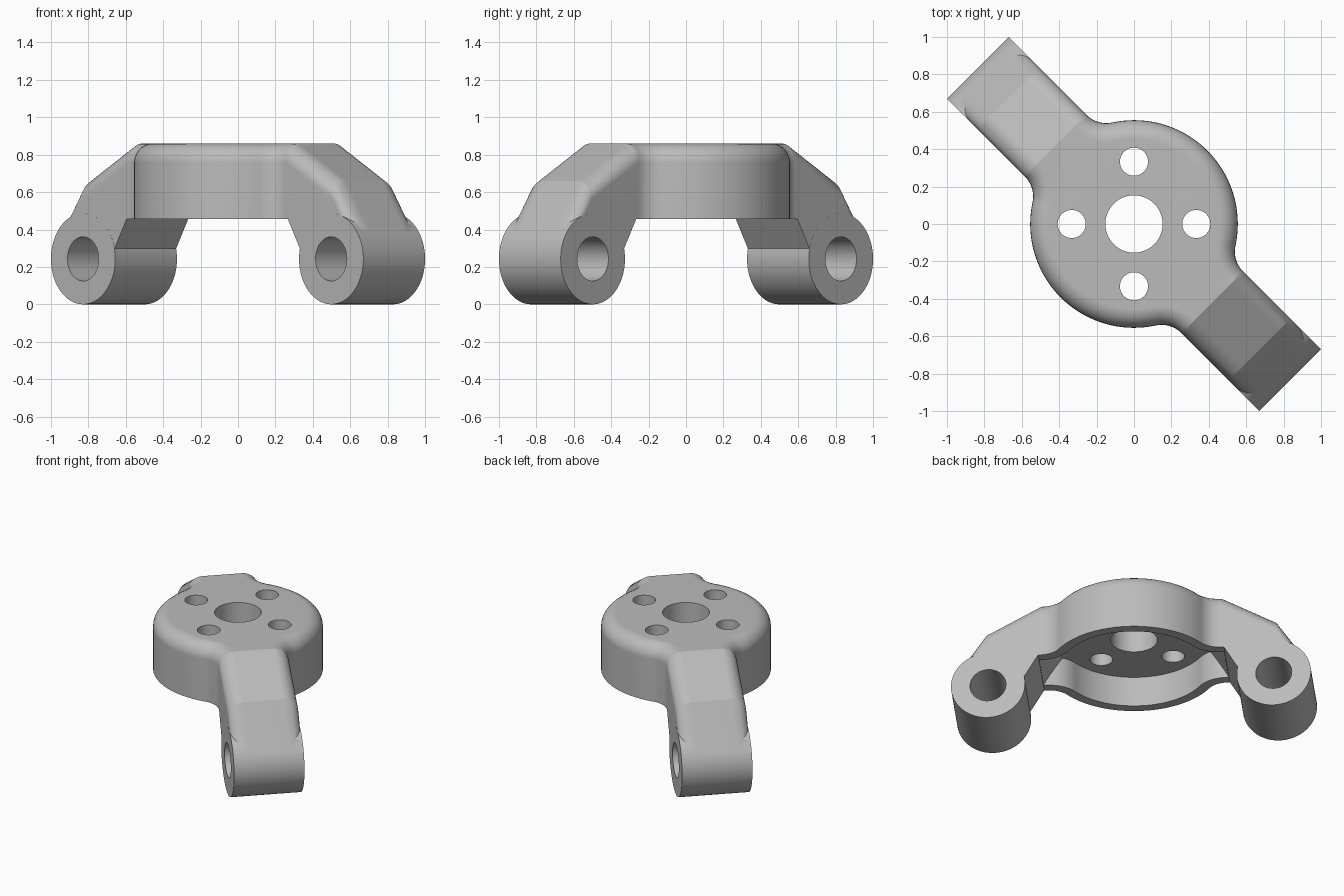
import bpy, bmesh, math
from mathutils import Vector

cube = bpy.data.objects.get("Cube")
if cube:
    bpy.data.objects.remove(cube)

HUB_R, ARM_HALF, FILLET = 0.555, 0.233, 0.15
WALL, ROUND = 0.068, 0.1
LUG_R, LUG_S, BORE_R = 0.243, 0.938, 0.118
TIP = 1.139
# where the blend between hub and arm ends
BLEND_S = math.sqrt((HUB_R + FILLET) ** 2 - (ARM_HALF + FILLET) ** 2)

metal = bpy.data.materials.new("grey metal")
metal.use_nodes = True
GREY = (0.5, 0.5, 0.5, 1)
metal.diffuse_color = GREY
metal.node_tree.nodes["Principled BSDF"].inputs["Base Color"].default_value = GREY


def new_object(name, bm):
    bmesh.ops.recalc_face_normals(bm, faces=bm.faces)
    mesh = bpy.data.meshes.new(name)
    bm.to_mesh(mesh)
    bm.free()
    mesh.materials.append(metal)
    obj = bpy.data.objects.new(name, mesh)
    bpy.context.scene.collection.objects.link(obj)
    return obj


def height(profile, s):
    """Linear interpolation along a (distance, height) profile."""
    for (s0, z0), (s1, z1) in zip(profile, profile[1:]):
        if s <= s1 + 1e-5:
            return z0 + (z1 - z0) * (s - s0) / (s1 - s0)
    return profile[-1][1]


def side_outline(inset, tip, breaks):
    """One side of a disc with two opposite arms, blended by concave arcs."""
    radius, half, fillet = HUB_R - inset, ARM_HALF - inset, FILLET + inset
    centre = Vector((BLEND_S, half + fillet))
    quarter = [Vector((s, half)) for s in [tip] + breaks]
    end = math.atan2(centre.y, centre.x)
    for i in range(15):
        a = -math.pi / 2 + (end - math.pi / 2) * i / 14
        quarter.append(centre + fillet * Vector((math.cos(a), math.sin(a))))
    for i in range(1, 19):
        a = end + (math.pi / 2 - end) * i / 18
        quarter.append(radius * Vector((math.cos(a), math.sin(a))))
    return quarter + [Vector((-p.x, p.y)) for p in reversed(quarter[:-1])]


def loft(name, top, bottom, tip, breaks, inset=0, rounding=0, steps=0):
    """Solid lofted from arm tip to arm tip; layers round its upper rim."""
    base = side_outline(inset, tip, breaks)
    layers = [[(p, height(bottom, abs(p.x))) for p in base]]
    for i in range(steps + 1):
        a = math.pi / 2 * i / max(steps, 1)
        drop = rounding * (1 - math.sin(a))
        outline = side_outline(inset + rounding * (1 - math.cos(a)), tip, breaks)
        layers.append([(p, height(top, abs(p.x)) - drop) for p in outline])
    bm = bmesh.new()
    rings = []
    for column in zip(*layers):
        near = [bm.verts.new((p.x, p.y, z)) for p, z in column]
        far = [bm.verts.new((p.x, -p.y, z)) for p, z in reversed(column)]
        rings.append(near + far)
    for r0, r1 in zip(rings, rings[1:]):
        for i in range(len(r0)):
            bm.faces.new((r0[i - 1], r0[i], r1[i], r1[i - 1]))
    bm.faces.new(rings[0])
    bm.faces.new(rings[-1])
    return new_object(name, bm)


def cylinder(name, radius, length, location, across=False, segments=64):
    bm = bmesh.new()
    bmesh.ops.create_cone(bm, cap_ends=True, segments=segments, radius1=radius,
                          radius2=radius, depth=length)
    obj = new_object(name, bm)
    if across:
        obj.rotation_euler.x = math.pi / 2
    obj.location = location
    return obj


def combine(target, other, operation):
    mod = target.modifiers.new(operation, 'BOOLEAN')
    mod.operation, mod.solver, mod.object = operation, 'EXACT', other
    bpy.context.view_layer.objects.active = target
    bpy.ops.object.modifier_apply(modifier=mod.name)
    bpy.data.objects.remove(other)


# hub and sloping arms, with a rounded upper rim
arm_top = [(0, 0.86), (BLEND_S, 0.86), (0.95, 0.66), (TIP, 0.379)]
arm_under = [(0, 0.455), (0.61, 0.455), (0.72, 0.265), (TIP, 0.15)]
bracket = loft("bracket", arm_top, arm_under, TIP, [0.95, 0.72, 0.61],
               rounding=ROUND, steps=7)

# hollow under the hub, running out along the arm undersides
pocket_end = 0.608
pocket = loft("pocket_cutter", [(0, 0.67), (0.485, 0.67), (pocket_end, 0.458)],
              [(0, 0.3), (pocket_end, 0.3)], pocket_end, [], inset=WALL)
combine(bracket, pocket, 'DIFFERENCE')

# lugs at the arm tips, then their cross bores
for side in (-1, 1):
    place = (side * LUG_S, 0, LUG_R)
    combine(bracket, cylinder("lug", LUG_R, 2 * ARM_HALF + 0.001, place, True, 96), 'UNION')
    combine(bracket, cylinder("bore_cutter", BORE_R, 1, place, True), 'DIFFERENCE')

# centre hole and four bolt holes
combine(bracket, cylinder("centre_cutter", 0.153, 1, (0, 0, 0.8)), 'DIFFERENCE')
for i in range(4):
    a = math.pi / 4 + i * math.pi / 2
    spot = (0.333 * math.cos(a), 0.333 * math.sin(a), 0.8)
    combine(bracket, cylinder("bolt_cutter", 0.075, 1, spot), 'DIFFERENCE')

# turn the arms onto the diagonal and shade
bracket.rotation_euler.z = -math.pi / 4
bpy.ops.object.select_all(action='DESELECT')
bracket.select_set(True)
bpy.context.view_layer.objects.active = bracket
bpy.ops.object.shade_smooth_by_angle(angle=math.radians(24))
weighted = bracket.modifiers.new("even_shading", 'WEIGHTED_NORMAL')
weighted.keep_sharp = True
